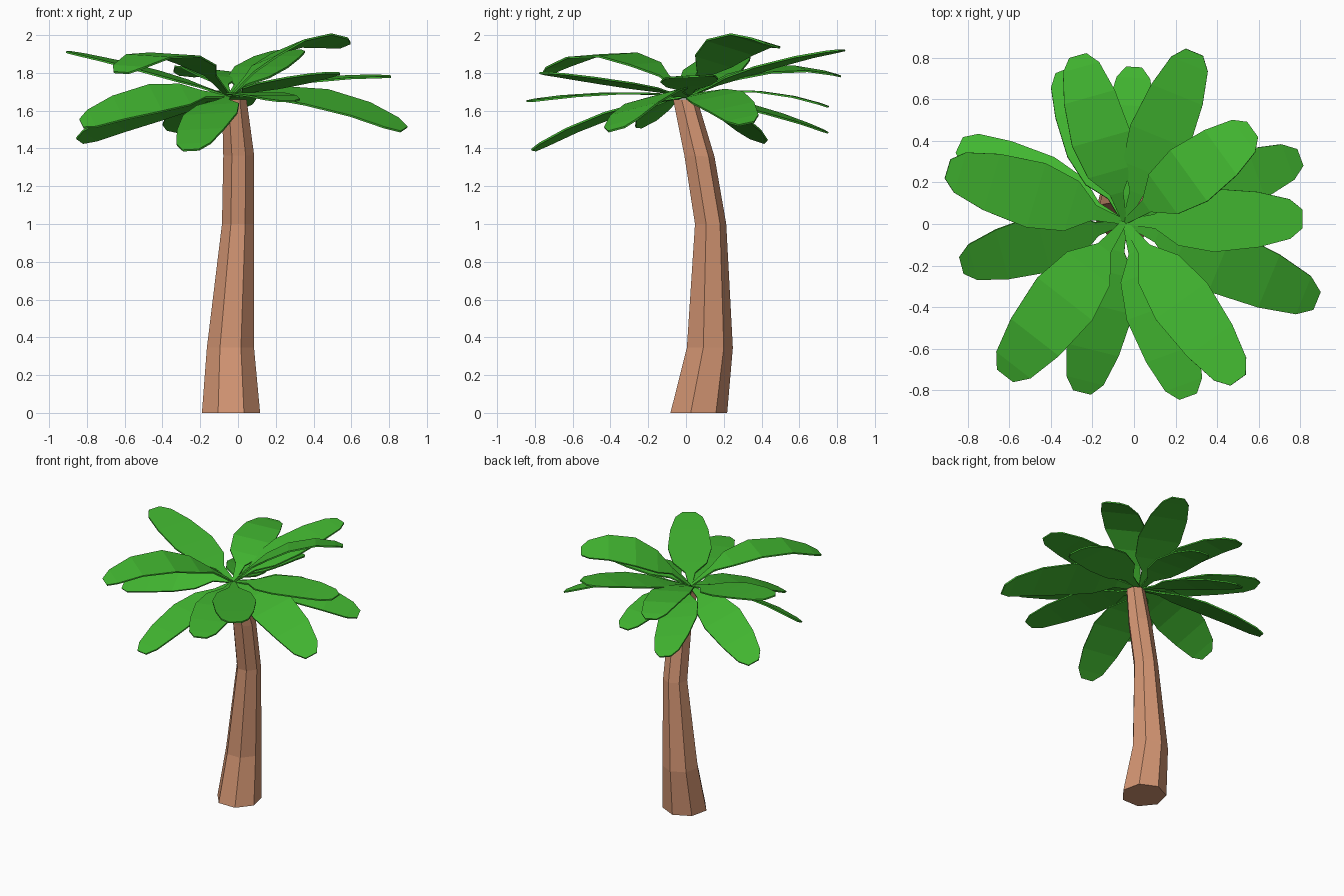
import bpy, bmesh, math
from mathutils import Vector

if "Cube" in bpy.data.objects:
    bpy.data.objects.remove(bpy.data.objects["Cube"])


def material(name, rgb):
    m = bpy.data.materials.new(name)
    m.diffuse_color = (*rgb, 1)
    m.use_nodes = True
    m.node_tree.nodes["Principled BSDF"].inputs["Base Color"].default_value = m.diffuse_color
    return m


def finish(name, bm, mat):
    mesh = bpy.data.meshes.new(name)
    bm.to_mesh(mesh)
    bm.free()
    mesh.materials.append(mat)
    ob = bpy.data.objects.new(name, mesh)
    bpy.context.collection.objects.link(ob)
    return ob


bark = material("bark", (0.65, 0.3, 0.17))
green = material("leaf_green", (0.054, 0.47, 0.03))

# Trunk: seven-sided rings along a bent path (x, y, z, radius, forward tilt)
rings = [(-0.037, 0.06, 0.0, 0.158, 0), (-0.04, 0.12, 0.345, 0.128, 0),
         (0.0, 0.126, 1.0, 0.087, 0), (0.004, 0.067, 1.36, 0.084, 0.05),
         (-0.02, -0.008, 1.66, 0.067, 0.0)]
SIDES = 7
bm = bmesh.new()
loops = []
for cx, cy, cz, r, tilt in rings:
    loop = []
    for i in range(SIDES):
        a = math.pi / 2 + 2 * math.pi * i / SIDES
        dy = r * math.sin(a)
        loop.append(bm.verts.new((cx + r * math.cos(a), cy + dy, cz - tilt * dy)))
    loops.append(loop)
for lo, hi in zip(loops, loops[1:]):
    for i in range(SIDES):
        j = (i + 1) % SIDES
        bm.faces.new((lo[i], lo[j], hi[j], hi[i]))
bm.faces.new(loops[0][::-1])
bm.faces.new(loops[-1])
finish("trunk", bm, bark)

# Leaf outline: (position along the leaf, half width)
OUTLINE = [(0.0, 0.012), (0.17, 0.035), (0.3, 0.118), (0.5, 0.152),
           (0.75, 0.133), (0.93, 0.095), (1.0, 0.045)]
BASE = Vector((-0.045, 0.01, 1.675))
THICK = 0.01


def leaf(name, tx, ty, zmid, ztip, roll=0.0, wide=1.0):
    """Thin arching blade from the crown to a tip; roll lifts its left edge."""
    bm = bmesh.new()
    out = Vector((tx - BASE.x, ty - BASE.y, 0))
    side = Vector((-out.y, out.x, 0)).normalized()
    side.z = roll
    pairs = []
    for t, w in OUTLINE:
        # height is a parabola through base, middle and tip
        z = (BASE.z * (1 - t) * (1 - 2 * t) + zmid * 4 * t * (1 - t)
             + ztip * t * (2 * t - 1))
        c = Vector((BASE.x, BASE.y, 0)) + out * t
        c.z = z + THICK / 2
        s = side * w * wide
        pairs.append((bm.verts.new(c + s), bm.verts.new(c - s)))
    for (l0, r0), (l1, r1) in zip(pairs, pairs[1:]):
        bm.faces.new((l0, r0, r1, l1))
    ob = finish(name, bm, green)
    mod = ob.modifiers.new("thickness", "SOLIDIFY")
    mod.thickness = THICK


# Crown of leaves: tip x, tip y, middle height, tip height, roll, width scale
leaves = [
    (0.29, 0.825, 1.83, 1.92, 0.0, 1.0),
    (0.57, 0.455, 1.935, 1.945, -0.25, 1.0),
    (0.80, 0.32, 1.67, 1.53, 0.2, 0.95),
    (0.81, 0.025, 1.76, 1.78, 0.05, 1.0),
    (0.88, -0.37, 1.67, 1.50, 0.25, 1.03),
    (0.50, -0.75, 1.745, 1.80, 0.0, 1.0),
    (0.26, -0.83, 1.69, 1.65, 0.0, 1.0),
    (-0.25, -0.81, 1.58, 1.39, 0.05, 0.97),
    (-0.62, -0.73, 1.895, 1.80, -0.05, 1.1),
    (-0.83, -0.20, 1.665, 1.53, -0.5, 0.92),
    (-0.895, 0.265, 1.81, 1.91, 0.0, 1.06),
    (-0.84, 0.38, 1.60, 1.44, 0.3, 0.92),
    (-0.27, 0.81, 1.815, 1.785, 0.1, 0.95),
    (-0.34, 0.74, 1.61, 1.49, 0.2, 0.9),
    (0.0, 0.755, 1.70, 1.62, 0.0, 0.85),
]
for n, spec in enumerate(leaves, 1):
    leaf(f"leaf_{n:02d}", *spec)
